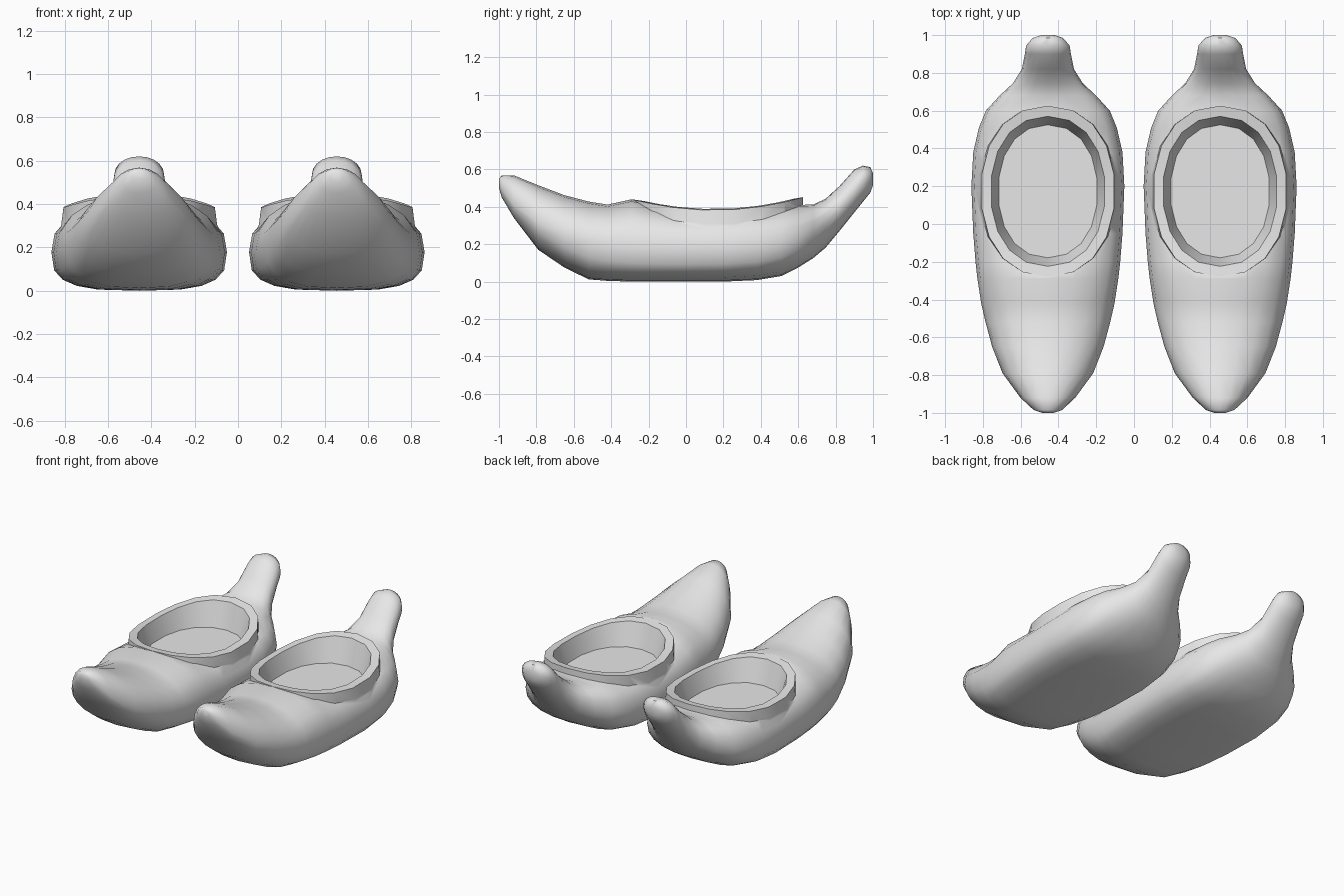
import bpy
import bmesh
import math

if "Cube" in bpy.data.objects:
    bpy.data.objects.remove(bpy.data.objects["Cube"])

CX = 0.456      # sideways centre of one slipper
SEGS = 20       # points around each body section
RIM = 18        # points around the foot opening

grey = bpy.data.materials.new("plain grey")
grey.diffuse_color = (0.8, 0.8, 0.8, 1.0)
grey.use_nodes = True
grey.node_tree.nodes["Principled BSDF"].inputs["Base Color"].default_value = grey.diffuse_color


def power(v, n):
    return math.copysign(abs(v) ** (2.0 / n), v)


def loft(name, loops, dip=None):
    """Closed solid through a list of point loops; dip is an optional centre point of the last cap."""
    bm = bmesh.new()
    rings = [[bm.verts.new(p) for p in loop] for loop in loops]
    n = len(rings[0])
    for a, b in zip(rings, rings[1:]):
        for i in range(n):
            j = (i + 1) % n
            bm.faces.new((a[i], a[j], b[j], b[i]))
    bm.faces.new(rings[0])
    if dip:
        c = bm.verts.new(dip)
        for i in range(n):
            bm.faces.new((rings[-1][i], rings[-1][(i + 1) % n], c))
    else:
        bm.faces.new(rings[-1])
    bmesh.ops.recalc_face_normals(bm, faces=bm.faces)
    mesh = bpy.data.meshes.new(name)
    bm.to_mesh(mesh)
    bm.free()
    mesh.materials.append(grey)
    obj = bpy.data.objects.new(name, mesh)
    bpy.context.collection.objects.link(obj)
    return obj


def apply_boolean(target, tool, operation):
    mod = target.modifiers.new(operation, 'BOOLEAN')
    mod.operation = operation
    mod.solver = 'EXACT'
    mod.object = tool
    bpy.context.view_layer.objects.active = target
    bpy.ops.object.modifier_apply(modifier=mod.name)
    bpy.data.objects.remove(tool)


# Body sections from toe to stem: y, half width, bottom, widest height, top
STATIONS = [
    (-1.00, 0.030, 0.50, 0.525, 0.550),
    (-0.985, 0.075, 0.45, 0.495, 0.567),
    (-0.92, 0.145, 0.34, 0.410, 0.568),
    (-0.79, 0.240, 0.17, 0.310, 0.515),
    (-0.65, 0.295, 0.075, 0.250, 0.462),
    (-0.52, 0.330, 0.012, 0.215, 0.428),
    (-0.42, 0.353, 0.004, 0.197, 0.412),
    (-0.29, 0.373, 0.00, 0.185, 0.440),
    (-0.20, 0.383, 0.00, 0.181, 0.415),
    (-0.05, 0.395, 0.00, 0.178, 0.385),
    (0.20, 0.405, 0.00, 0.178, 0.378),
    (0.38, 0.395, 0.008, 0.185, 0.390),
    (0.51, 0.365, 0.03, 0.200, 0.405),
    (0.60, 0.328, 0.075, 0.225, 0.410),
    (0.68, 0.255, 0.125, 0.265, 0.412),
    (0.745, 0.185, 0.18, 0.310, 0.442),
    (0.82, 0.138, 0.27, 0.385, 0.510),
    (0.90, 0.122, 0.37, 0.485, 0.600),
    (0.945, 0.115, 0.425, 0.535, 0.620),
    (0.985, 0.080, 0.475, 0.550, 0.612),
    (1.00, 0.035, 0.515, 0.550, 0.580),
]


def section(y, half, bottom, mid, top):
    lower = 2.1 + 1.1 * max(0.0, 1 - (y / 0.75) ** 2)             # flatter sole in the middle
    upper = 2.05 + 0.7 * max(0.0, 1 - ((y - 0.2) / 0.65) ** 2)    # fuller sides under the collar
    loop = []
    for i in range(SEGS):
        t = 2 * math.pi * i / SEGS
        c, s = math.cos(t), math.sin(t)
        n = upper if s > -1e-6 else lower
        height = top - mid if s > 0 else mid - bottom
        loop.append((CX + half * power(c, n), y, mid + height * power(s, n)))
    return loop


def opening(half_x, half_y, z=None, drop=0.0):
    """Rounded outline of the foot opening; without z it follows the saddle-shaped rim."""
    loop = []
    for i in range(RIM):
        t = 2 * math.pi * i / RIM + math.pi / 2
        x = CX + half_x * power(math.cos(t), 2.2)
        y = 0.173 + half_y * power(math.sin(t), 2.2)
        rim_z = 0.388 + 0.062 * ((y - 0.15) / 0.45) ** 2 - drop
        loop.append((x, y, rim_z if z is None else z))
    return loop


# Curved body with upturned toe and heel stem
slipper = loft("right_slipper", [section(*s) for s in STATIONS])

# Collar swelling out of the body sides up to the rim
collar = loft("collar", [opening(0.376, 0.450, z=0.24),
                         opening(0.364, 0.452, z=0.31),
                         opening(0.354, 0.453, drop=0.006),
                         opening(0.303, 0.397)], dip=(CX, 0.173, 0.36))
apply_boolean(slipper, collar, 'UNION')

# Foot hollow with sloping walls
hollow = loft("hollow", [opening(0.263, 0.352, z=0.27),
                         opening(0.303, 0.397),
                         opening(0.303, 0.397, z=0.8)])
apply_boolean(slipper, hollow, 'DIFFERENCE')

# Mirrored second slipper
left = bpy.data.objects.new("left_slipper", slipper.data.copy())
bpy.context.collection.objects.link(left)
bm = bmesh.new()
bm.from_mesh(left.data)
for v in bm.verts:
    v.co.x = -v.co.x
bmesh.ops.reverse_faces(bm, faces=bm.faces)
bm.to_mesh(left.data)
bm.free()

# Smooth body, crisp collar edges
for obj in (slipper, left):
    bpy.ops.object.select_all(action='DESELECT')
    obj.select_set(True)
    bpy.context.view_layer.objects.active = obj
    bpy.ops.object.shade_smooth_by_angle(angle=math.radians(52))
